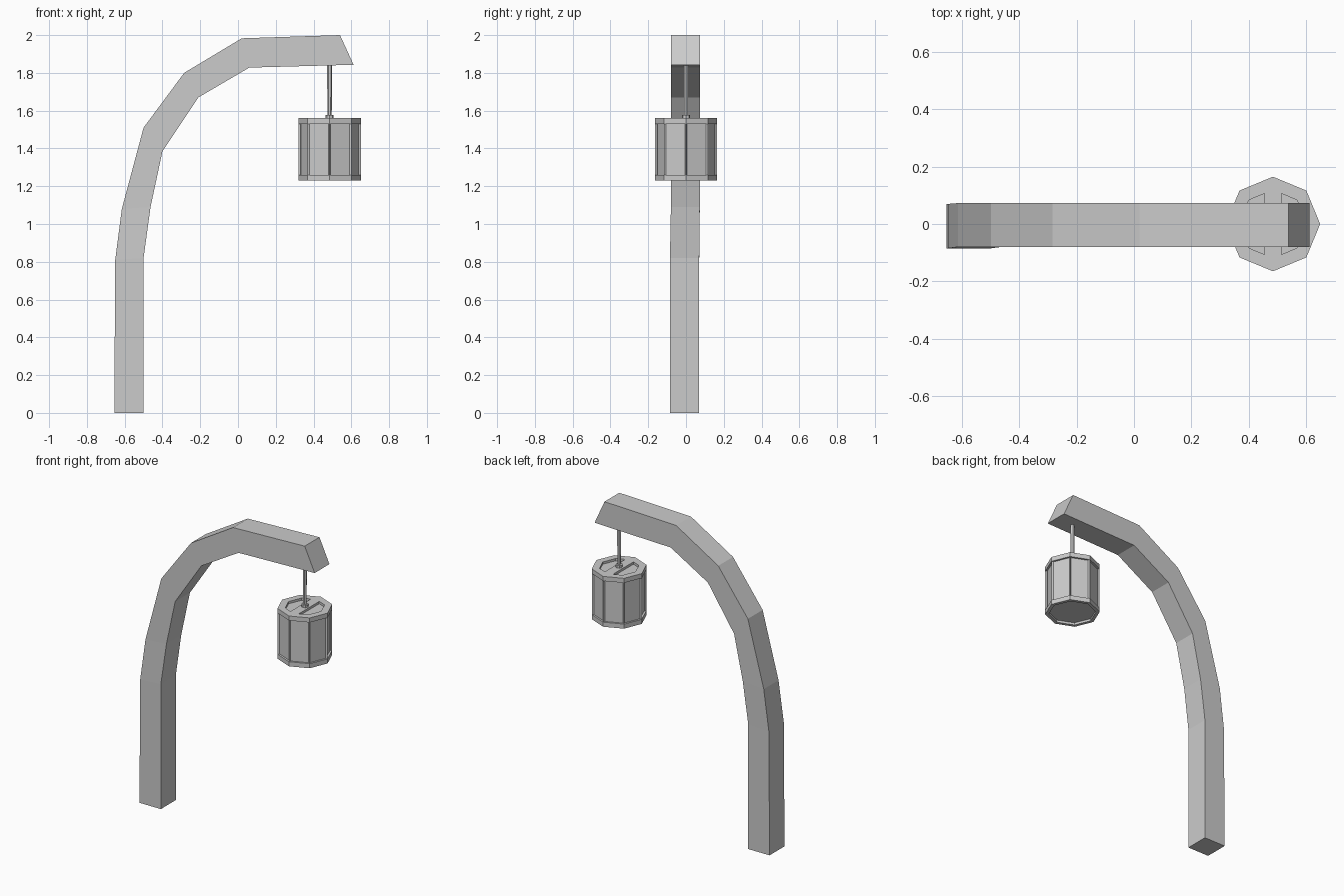
import bpy, bmesh, math
from mathutils import Vector

cube = bpy.data.objects.get("Cube")
if cube:
    bpy.data.objects.remove(cube, do_unlink=True)

GREY = (0.6, 0.6, 0.6, 1)
grey = bpy.data.materials.new("plain grey")
grey.use_nodes = True
grey.diffuse_color = GREY
grey.node_tree.nodes["Principled BSDF"].inputs["Base Color"].default_value = GREY

LAMP_X = 0.485


def finish(name, bm, location=(0, 0, 0)):
    mesh = bpy.data.meshes.new(name)
    bmesh.ops.recalc_face_normals(bm, faces=bm.faces)
    bm.to_mesh(mesh)
    bm.free()
    mesh.materials.append(grey)
    obj = bpy.data.objects.new(name, mesh)
    obj.location = location
    bpy.context.collection.objects.link(obj)
    return obj


def prism(bm, sides, r_low, r_high, z_low, z_high):
    """Upright prism with a corner on the +x axis."""
    rings = []
    for r, z in ((r_low, z_low), (r_high, z_high)):
        angles = [math.tau * i / sides for i in range(sides)]
        rings.append([bm.verts.new((r * math.cos(a), r * math.sin(a), z)) for a in angles])
    low, high = rings
    walls = [bm.faces.new((low[i], low[(i + 1) % sides], high[(i + 1) % sides], high[i]))
             for i in range(sides)]
    return walls, bm.faces.new(low[::-1]), bm.faces.new(high)


def recess(bm, faces, margin, depth):
    if margin:
        bmesh.ops.inset_individual(bm, faces=faces, thickness=margin, use_even_offset=True)
    bmesh.ops.inset_individual(bm, faces=faces, thickness=0, depth=-depth)


# Curved square post: outer and inner corner of each section
sections = [
    ((-0.655, 0), (-0.5, 0)),
    ((-0.65, 0.81), (-0.5, 0.82)),
    ((-0.615, 1.08), (-0.463, 1.09)),
    ((-0.5, 1.51), (-0.4, 1.385)),
    ((-0.285, 1.8), (-0.21, 1.67)),
    ((0.02, 1.983), (0.06, 1.828)),
    ((0.54, 2.0), (0.612, 1.843)),
]
bm = bmesh.new()
loops = []
for (ox, oz), (ix, iz) in sections:
    front = -0.085 if oz < 1 else -0.08
    back = 0.07 if oz < 1 else 0.073
    corners = ((ox, front, oz), (ix, front, iz), (ix, back, iz), (ox, back, oz))
    loops.append([bm.verts.new(c) for c in corners])
for a, b in zip(loops, loops[1:]):
    for i in range(4):
        j = (i + 1) % 4
        bm.faces.new((a[i], a[j], b[j], b[i]))
bm.faces.new(loops[0][::-1])
bm.faces.new(loops[-1])
finish("curved_post", bm)

# Eight-sided lantern with sunken side panels
bm = bmesh.new()
walls, floor, lid = prism(bm, 8, 0.165, 0.165, 1.23, 1.56)
bmesh.ops.inset_individual(bm, faces=walls, thickness=0.013, use_even_offset=True)
for v in {v for f in walls for v in f.verts}:
    v.co.z = 1.26 if v.co.z < 1.4 else 1.53
recess(bm, walls, 0, 0.012)

# Sunken underside
recess(bm, [floor], 0.02, 0.015)

# Sunken lid, split by a crossbar that carries the rod
bmesh.ops.inset_individual(bm, faces=[lid], thickness=0.043, use_even_offset=True)
lid_faces = [lid]
for x in (-0.03, 0.03):
    geom = list({e for f in lid_faces for e in f.edges} | {v for f in lid_faces for v in f.verts}) + lid_faces
    bmesh.ops.bisect_plane(bm, geom=geom, plane_co=(x, 0, 0), plane_no=(1, 0, 0))
    lid_faces = [f for f in bm.faces if f.normal.z > 0.9
                 and all(Vector(v.co.xy).length < 0.125 for v in f.verts) and f.calc_center_median().z > 1.55]
halves = [f for f in lid_faces if abs(f.calc_center_median().x) > 0.03]
recess(bm, halves, 0, 0.015)
finish("lantern", bm, (LAMP_X, 0, 0))

# Hanging rod and its small collar
bm = bmesh.new()
prism(bm, 6, 0.011, 0.014, 1.57, 1.86)
finish("hanging_rod", bm, (LAMP_X, 0, 0))
bm = bmesh.new()
prism(bm, 8, 0.021, 0.021, 1.555, 1.577)
finish("rod_collar", bm, (LAMP_X, 0, 0))
